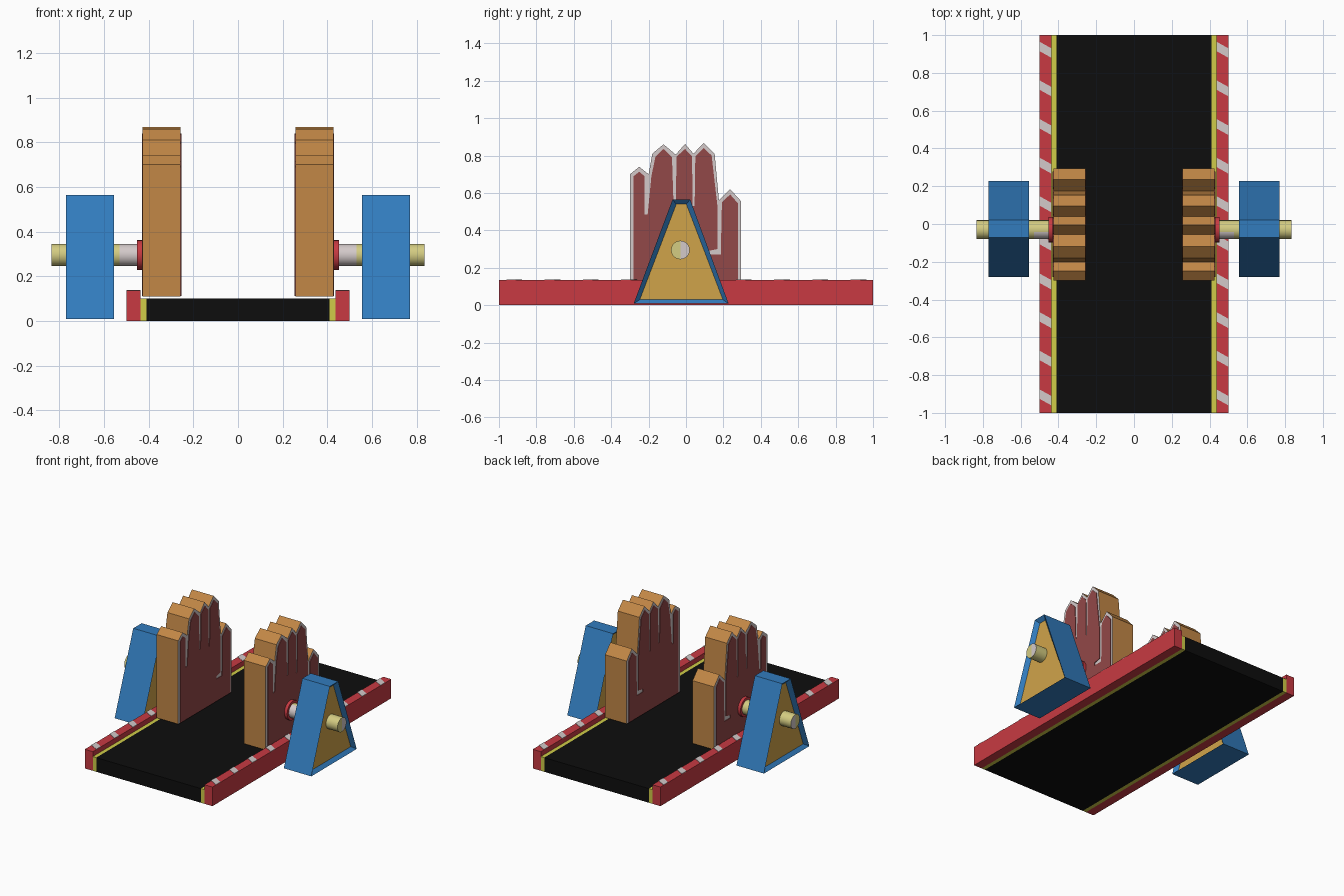
import bpy, bmesh, math

if "Cube" in bpy.data.objects:
    bpy.data.objects.remove(bpy.data.objects["Cube"])


def mat(name, rgb):
    m = bpy.data.materials.new(name)
    lin = [((c / 255 + 0.055) / 1.055) ** 2.4 if c > 10 else c / 255 / 12.92 for c in rgb]
    m.diffuse_color = (*lin, 1)
    m.use_nodes = True
    m.node_tree.nodes["Principled BSDF"].inputs["Base Color"].default_value = m.diffuse_color
    return m


BLACK = mat("belt black", (13, 13, 13))
YELLOW = mat("edge yellow", (208, 204, 72))
RED = mat("rail red", (200, 58, 66))
WHITE = mat("off white", (212, 202, 202))
ORANGE = mat("glove orange", (194, 135, 70))
MAROON = mat("glove maroon", (146, 72, 72))
BLUE = mat("stand blue", (50, 124, 190))
GOLD = mat("stand gold", (208, 164, 74))
PALE = mat("axle pale yellow", (212, 204, 130))


def finish(name, bm, mats, mirror=True):
    bmesh.ops.recalc_face_normals(bm, faces=bm.faces)
    me = bpy.data.meshes.new(name)
    bm.to_mesh(me)
    bm.free()
    for m in mats:
        me.materials.append(m)
    ob = bpy.data.objects.new(name, me)
    bpy.context.collection.objects.link(ob)
    if mirror:
        md = ob.modifiers.new("mirror", "MIRROR")
        md.use_mirror_merge = False
    return ob


def prism(bm, pts, x0, x1, cap=0):
    """Extrude a (y, z) outline from x0 to x1; caps get material index cap."""
    a = [bm.verts.new((x0, y, z)) for y, z in pts]
    b = [bm.verts.new((x1, y, z)) for y, z in pts]
    n = len(pts)
    for i in range(n):
        j = (i + 1) % n
        bm.faces.new((a[i], a[j], b[j], b[i]))
    caps = [bm.faces.new(a), bm.faces.new(b)]
    for f in caps:
        f.material_index = cap
    return caps


def box(name, x0, x1, z1, m, mirror=True):
    bm = bmesh.new()
    prism(bm, [(-1, 0), (1, 0), (1, z1), (-1, z1)], x0, x1)
    return finish(name, bm, [m], mirror)


# Conveyor belt with yellow edges and red rails
box("belt", -0.41, 0.41, 0.10, BLACK, mirror=False)
box("belt_edge", 0.41, 0.437, 0.10, YELLOW)
box("side_rail", 0.437, 0.5, 0.135, RED)

# Slanted white warning stripes on the rail tops
bm = bmesh.new()
for xl in (-0.5, 0.437):
    for i in range(10):
        y = 0.925 - i * 0.2045
        xr = xl + 0.063
        outline = [(xl, y - 0.01), (xr, y - 0.045), (xr, y + 0.005), (xl, y + 0.04)]
        lo = [bm.verts.new((px, py, 0.134)) for px, py in outline]
        hi = [bm.verts.new((px, py, 0.138)) for px, py in outline]
        bm.faces.new(lo)
        bm.faces.new(hi)
        for k in range(4):
            bm.faces.new((lo[k], lo[(k + 1) % 4], hi[(k + 1) % 4], hi[k]))
finish("rail_stripes", bm, [WHITE], mirror=False)

# Glove-shaped hand: orange rim, white faces
hand = [(-0.3, 0.11), (-0.3, 0.70), (-0.25, 0.74), (-0.2, 0.70), (-0.18, 0.81),
        (-0.12, 0.86), (-0.055, 0.805), (-0.005, 0.862), (0.04, 0.81), (0.095, 0.868),
        (0.153, 0.81), (0.176, 0.56), (0.236, 0.62), (0.295, 0.555), (0.295, 0.11)]
bm = bmesh.new()
prism(bm, hand, 0.258, 0.427, cap=1)
finish("hand", bm, [ORANGE, WHITE])

# Maroon panel on both faces, with slits between fingers and a palm crease
panel = [(-0.28, 0.112), (-0.28, 0.69), (-0.25, 0.713), (-0.222, 0.69), (-0.222, 0.485),
         (-0.205, 0.485), (-0.185, 0.69), (-0.163, 0.795), (-0.12, 0.835), (-0.075, 0.79),
         (-0.067, 0.55), (-0.055, 0.55), (-0.05, 0.795), (-0.005, 0.835), (0.032, 0.795),
         (0.036, 0.53), (0.046, 0.53), (0.05, 0.795), (0.095, 0.84), (0.137, 0.80),
         (0.168, 0.53), (0.168, 0.3), (0.12, 0.29), (0.12, 0.27), (0.186, 0.27),
         (0.192, 0.55), (0.236, 0.592), (0.277, 0.545), (0.277, 0.112)]
bm = bmesh.new()
prism(bm, panel, 0.254, 0.259)
prism(bm, panel, 0.426, 0.431)
finish("hand_panels", bm, [MAROON])

# Triangular stand with sloped gold recess on both faces
bm = bmesh.new()
outer = [(-0.28, 0.008), (0.228, 0.008), (0.022, 0.565), (-0.072, 0.565)]
inner = [(-0.247, 0.03), (0.197, 0.03), (0.002, 0.54), (-0.052, 0.54)]
rings = []
for pts, x in ((inner, 0.58), (outer, 0.555), (outer, 0.77), (inner, 0.745)):
    rings.append([bm.verts.new((x, y, z)) for y, z in pts])
for r, s in zip(rings, rings[1:]):
    for i in range(4):
        j = (i + 1) % 4
        bm.faces.new((r[i], r[j], s[j], s[i]))
for r in (rings[0], rings[-1]):
    bm.faces.new(r).material_index = 1
finish("stand", bm, [BLUE, GOLD])

# Axle and its red collar
CY, CZ = -0.03, 0.295


def circle(r, n=24):
    return [(CY + r * math.sin(2 * math.pi * i / n), CZ + r * math.cos(2 * math.pi * i / n))
            for i in range(n)]


bm = bmesh.new()
prism(bm, circle(0.05), 0.43, 0.53)
for f in bm.faces:
    if f.calc_center_median().y < CY - 0.015:
        f.material_index = 1
prism(bm, circle(0.05), 0.53, 0.835)
bm.normal_update()
# The outer end is half pale yellow, half white
end = [f for f in bm.faces if f.calc_center_median().x > 0.834][0]
vs = list(end.verts)
top = max(vs, key=lambda v: v.co.z)
low = min(vs, key=lambda v: v.co.z)
bmesh.ops.connect_verts(bm, verts=[top, low])
for f in bm.faces:
    c = f.calc_center_median()
    if c.x > 0.834 and c.y > CY:
        f.material_index = 1
axle = finish("axle", bm, [PALE, WHITE])

bm = bmesh.new()
prism(bm, circle(0.067), 0.425, 0.453)
collar = finish("axle_collar", bm, [RED])

for ob in (axle, collar):
    bpy.ops.object.select_all(action="DESELECT")
    ob.select_set(True)
    bpy.context.view_layer.objects.active = ob
    bpy.ops.object.shade_smooth_by_angle(angle=math.radians(35))
